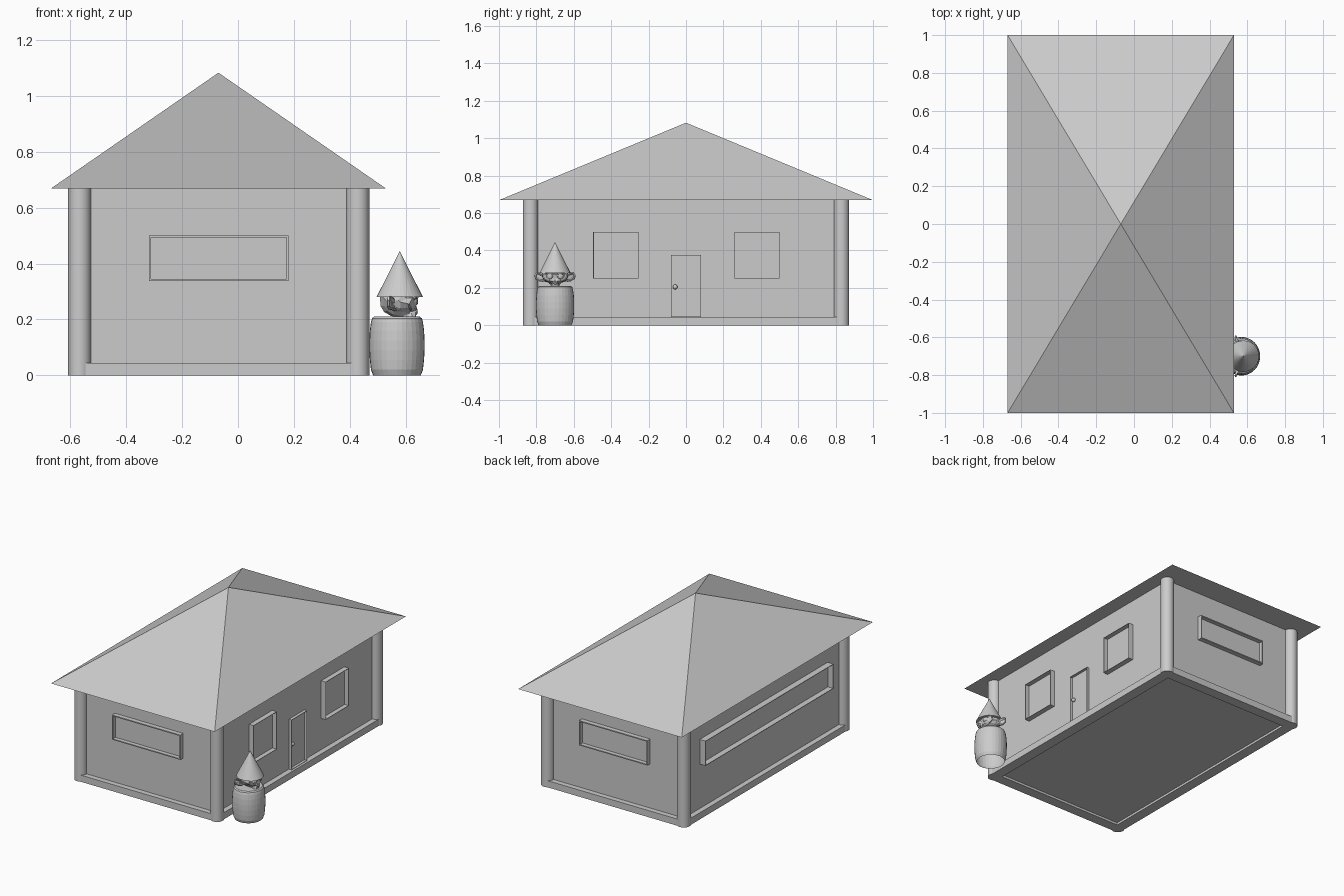
import bpy, bmesh, math

if "Cube" in bpy.data.objects:
    bpy.data.objects.remove(bpy.data.objects["Cube"])

grey = bpy.data.materials.new("plain grey")
grey.diffuse_color = (0.6, 0.6, 0.6, 1)
grey.use_nodes = True
grey.node_tree.nodes["Principled BSDF"].inputs["Base Color"].default_value = grey.diffuse_color

CX = -0.069             # house centre in x
HX, HY = 0.498, 0.831   # half spacing of the corner columns
EAVE = 0.669


def finish(name, smooth=False):
    ob = bpy.context.object
    ob.name = name
    ob.data.materials.clear()
    ob.data.materials.append(grey)
    if smooth:
        bpy.ops.object.shade_smooth_by_angle(angle=math.radians(35))
    return ob


def box(name, lo, hi):
    bpy.ops.mesh.primitive_cube_add(size=1, location=[(a + b) / 2 for a, b in zip(lo, hi)])
    ob = bpy.context.object
    ob.scale = [b - a for a, b in zip(lo, hi)]
    bpy.ops.object.transform_apply(location=False, rotation=False, scale=True)
    return finish(name)


def sink_pane(ob, axis, sign, rim, depth):
    """Inset the outward face and push it back to leave a raised frame."""
    bm = bmesh.new()
    bm.from_mesh(ob.data)
    face = max(bm.faces, key=lambda f: f.normal[axis] * sign)
    bmesh.ops.inset_region(bm, faces=[face], thickness=rim)
    for f in bmesh.ops.extrude_discrete_faces(bm, faces=[face])["faces"]:
        for v in f.verts:
            v.co[axis] -= sign * depth
    bm.to_mesh(ob.data)
    bm.free()


# Walls with a floor raised slightly above the ground
box("walls", (CX - HX, -HY, 0.015), (CX + HX, HY, EAVE))

# Corner columns
for sx in (-1, 1):
    for sy in (-1, 1):
        bpy.ops.mesh.primitive_cylinder_add(vertices=32, radius=0.041, depth=EAVE,
                                            location=(CX + sx * HX, sy * HY, EAVE / 2))
        finish("corner_column", True)

# Base rails between the columns
W, RAIL = 0.035, 0.044
for s in (-1, 1):
    box("base_rail_end", (CX - HX, s * HY - W, 0), (CX + HX, s * HY + W, RAIL))
    x = CX + s * HX
    box("base_rail_side", (x - W, -HY, 0), (x + W, HY, RAIL))

# Pyramid roof
x0, x1 = -0.669, 0.529
verts = [(x0, -1, EAVE), (x1, -1, EAVE), (x1, 1, EAVE), (x0, 1, EAVE),
         ((x0 + x1) / 2, 0, 1.083)]
mesh = bpy.data.meshes.new("roof")
mesh.from_pydata(verts, [], [(3, 2, 1, 0), (0, 1, 4), (1, 2, 4), (2, 3, 4), (3, 0, 4)])
mesh.materials.append(grey)
bpy.context.collection.objects.link(bpy.data.objects.new("roof", mesh))

# Framed windows on both ends and along the left wall
OUT = 0.03
for s in (-1, 1):
    ys = sorted((s * (HY - 0.01), s * (HY + OUT)))
    win = box("end_window", (-0.319, ys[0], 0.337), (0.18, ys[1], 0.501))
    sink_pane(win, 1, s, 0.01, 0.027)
left = CX - HX
win = box("long_window", (left - 0.042, -0.672, 0.337), (left + 0.01, 0.665, 0.501))
sink_pane(win, 0, -1, 0.005, 0.038)

# Thin-framed windows, recessed door and knob on the right wall
right = CX + HX
for c in (-0.375, 0.379):
    win = box("side_window", (right - 0.01, c - 0.121, 0.25), (right + 0.033, c + 0.121, 0.5))
    sink_pane(win, 0, 1, 0.004, 0.03)
door = box("door", (right - 0.01, -0.081, 0.044), (right + 0.02, 0.081, 0.375))
sink_pane(door, 0, 1, 0.004, 0.017)
bpy.ops.mesh.primitive_uv_sphere_add(segments=16, ring_count=8, radius=0.013,
                                     location=(right + 0.01, -0.058, 0.205))
finish("door_knob", True)

# Garden figure: faceted barrel body, open underneath
GX, GY = 0.569, -0.7
profile = [(0.088, 0), (0.096, 0.02), (0.1, 0.055), (0.102, 0.09), (0.102, 0.125),
           (0.1, 0.16), (0.096, 0.19), (0.092, 0.204), (0.084, 0.21)]
N = 32
verts = [(GX + r * 0.97 * math.cos(2 * math.pi * i / N), GY + r * math.sin(2 * math.pi * i / N), z)
         for r, z in profile for i in range(N)]
faces = [(k * N + i, k * N + (i + 1) % N, (k + 1) * N + (i + 1) % N, (k + 1) * N + i)
         for k in range(len(profile) - 1) for i in range(N)]
faces.append(tuple((len(profile) - 1) * N + i for i in range(N)))
mesh = bpy.data.meshes.new("figure_body")
mesh.from_pydata(verts, [], faces)
mesh.materials.append(grey)
bpy.context.collection.objects.link(bpy.data.objects.new("figure_body", mesh))

# Monkey-shaped head looking away from the house
bpy.ops.mesh.primitive_monkey_add(size=2, location=(0.577, GY, 0.243),
                                  rotation=(0, 0, math.pi / 2))
bpy.context.object.scale = (0.081, 0.081, 0.081)
finish("figure_head")

# Pointed hat
bpy.ops.mesh.primitive_cone_add(vertices=32, radius1=0.083, radius2=0, depth=0.165,
                                location=(0.579, GY, 0.3625))
finish("figure_hat")
